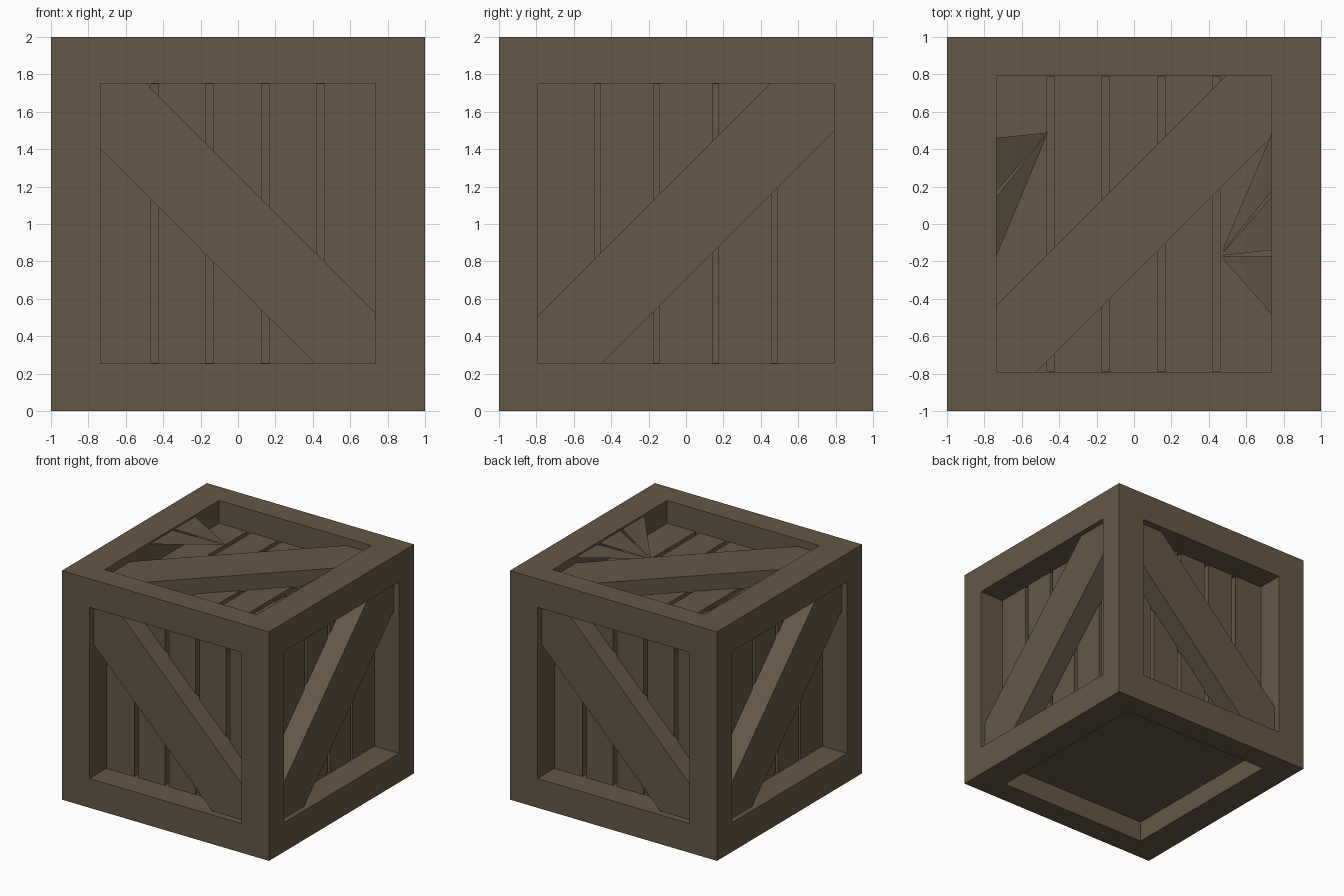
import bpy
import bmesh
import math
from mathutils import Matrix, Vector

if "Cube" in bpy.data.objects:
    bpy.data.objects.remove(bpy.data.objects["Cube"])

wood = bpy.data.materials.new("dark_wood")
wood.diffuse_color = (0.13, 0.097, 0.06, 1)
wood.use_nodes = True
wood.node_tree.nodes["Principled BSDF"].inputs["Base Color"].default_value = wood.diffuse_color

HX, HY, Z0, Z1 = 0.735, 0.79, 0.255, 1.75   # opening limits
DEPTH, GROOVE = 0.235, 0.065                # panel recess, plank gap depth


def finish(name, bm):
    bmesh.ops.recalc_face_normals(bm, faces=bm.faces)
    me = bpy.data.meshes.new(name)
    bm.to_mesh(me)
    bm.free()
    ob = bpy.data.objects.new(name, me)
    me.materials.append(wood)
    bpy.context.collection.objects.link(ob)
    return ob


def box(bm, lo, hi):
    lo, hi = Vector(lo), Vector(hi)
    m = Matrix.Translation((lo + hi) / 2) @ Matrix.Diagonal((*(hi - lo), 1))
    bmesh.ops.create_cube(bm, size=1, matrix=m)


def cut(target, bm, name):
    cutter = finish(name, bm)
    cutter.hide_render = True
    mod = target.modifiers.new(name, 'BOOLEAN')
    mod.operation, mod.solver, mod.object = 'DIFFERENCE', 'EXACT', cutter
    bpy.context.view_layer.objects.active = target
    bpy.ops.object.modifier_apply(modifier=name)
    bpy.data.objects.remove(cutter)


# Crate body: solid block with a recessed panel on every side
bm = bmesh.new()
box(bm, (-1, -1, 0), (1, 1, 2))
body = finish("crate_body", bm)

bm = bmesh.new()
for s in (-1, 1):
    a, b = sorted((s * (1 - DEPTH), s * 1.1))
    box(bm, (-HX, a, Z0), (HX, b, Z1))
    box(bm, (a, -HY, Z0), (b, HY, Z1))
box(bm, (-HX, -HY, 1.8), (HX, HY, 2.1))
box(bm, (-HX, -HY, -0.1), (HX, HY, 0.18))
cut(body, bm, "panel_recesses")

# Gaps between planks on the four sides and the top
bm = bmesh.new()
e = 0.001
for gx in (-0.445, -0.15, 0.145, 0.44):
    for s in (-1, 1):
        a, b = sorted((s * (1 - DEPTH - GROOVE), s * (1 - DEPTH + 0.02)))
        box(bm, (s * -gx - 0.02, a, Z0 + e), (s * -gx + 0.02, b, Z1 - e))
    box(bm, (gx - 0.02, -HY + e, 1.755), (gx + 0.02, HY - e, 1.82))
for gy in (-0.4725, -0.1575, 0.1575, 0.4725):
    for s in (-1, 1):
        a, b = sorted((s * (1 - DEPTH - GROOVE), s * (1 - DEPTH + 0.02)))
        box(bm, (a, gy - 0.016, Z0 + e), (b, gy + 0.016, Z1 - e))
cut(body, bm, "plank_gaps")


# Diagonal braces: 2D outline placed by a mapping and extruded inward
def brace(name, outline, place, direction, turn=0):
    bm = bmesh.new()
    face = bm.faces.new([bm.verts.new(place(u, v)) for u, v in outline])
    ext = bmesh.ops.extrude_face_region(bm, geom=[face])
    verts = [v for v in ext["geom"] if isinstance(v, bmesh.types.BMVert)]
    bmesh.ops.translate(bm, verts=verts, vec=direction)
    bmesh.ops.rotate(bm, verts=bm.verts, cent=(0, 0, 0),
                     matrix=Matrix.Rotation(turn, 3, 'Z'))
    finish(name, bm)


front = [(-HX, 1.40), (0.41, Z0), (HX, Z0), (HX, 0.525), (-0.49, Z1), (-HX, Z1)]
side = [(-HY, 0.51), (0.45, Z1), (HY, Z1), (HY, 1.495), (-0.45, Z0), (-HY, Z0)]
top = [(-HX, -0.435), (0.49, HY), (HX, HY), (HX, 0.465), (-0.52, -HY), (-HX, -HY)]
for n, turn in (("front", 0), ("back", math.pi)):
    brace(n + "_brace", front, lambda u, v: (u, -0.94, v), (0, 0.19, 0), turn)
for n, turn in (("right", 0), ("left", math.pi)):
    brace(n + "_brace", side, lambda u, v: (0.955, u, v), (-0.2, 0, 0), turn)
brace("top_brace", top, lambda u, v: (u, v, 1.935), (0, 0, -0.145))

# Splintered slats rising from the top planks to the rim
bm = bmesh.new()
fans = (((-0.46, 0.49), -HX, ((0.46, 0.175), (0.145, -0.17))),
        ((0.46, -0.17), HX, ((0.48, 0.175), (0.145, -0.14), (-0.175, -0.48))))
for (px, py), x, spans in fans:
    for a, b in spans:
        pts = ((px, py, 1.80), (x, a, 1.985), (x, b, 1.985))
        bm.faces.new([bm.verts.new(p) for p in pts])
finish("top_splinters", bm)
